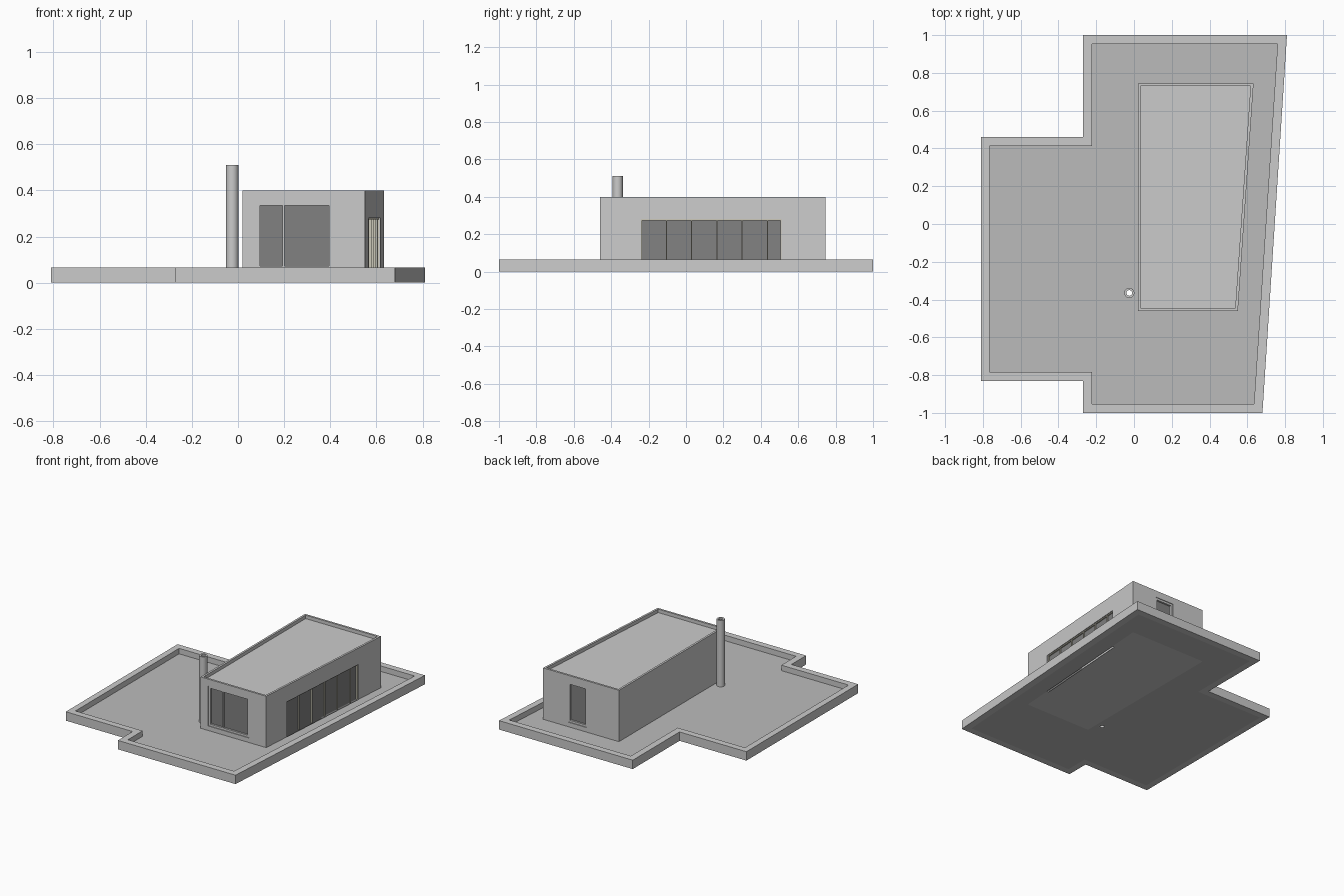
import bpy, bmesh, math

if "Cube" in bpy.data.objects:
    bpy.data.objects.remove(bpy.data.objects["Cube"])

def material(name, c):
    m = bpy.data.materials.new(name)
    m.diffuse_color = (*c, 1)
    m.use_nodes = True
    m.node_tree.nodes["Principled BSDF"].inputs["Base Color"].default_value = m.diffuse_color
    return m

GLASS = material("dark_glass", (0.22, 0.22, 0.22))
DECK = material("deck_grey", (0.5, 0.5, 0.5))
BEIGE = material("beige_frame", (0.6, 0.58, 0.48))

def finish(name, bm, mat=None):
    bmesh.ops.recalc_face_normals(bm, faces=bm.faces)
    me = bpy.data.meshes.new(name)
    bm.to_mesh(me)
    bm.free()
    ob = bpy.data.objects.new(name, me)
    bpy.context.collection.objects.link(ob)
    if mat:
        me.materials.append(mat)
    return ob

def prism(name, pts, z0, z1, mat=None):
    """Plan outline extruded from z0 to z1."""
    bm = bmesh.new()
    f = bm.faces.new([bm.verts.new((x, y, z0)) for x, y in pts])
    top = bmesh.ops.extrude_face_region(bm, geom=[f])["geom"]
    for v in top:
        if isinstance(v, bmesh.types.BMVert):
            v.co.z = z1
    return finish(name, bm, mat)

def ring(name, outer, inner, z0, z1):
    """Wall between two plan outlines with matching corners."""
    bm = bmesh.new()
    loops = [[bm.verts.new((x, y, z)) for x, y in p]
             for p, z in ((outer, z0), (outer, z1), (inner, z1), (inner, z0))]
    n = len(outer)
    for k in range(4):
        a, b = loops[k], loops[(k + 1) % 4]
        for i in range(n):
            j = (i + 1) % n
            bm.faces.new((a[i], a[j], b[j], b[i]))
    return finish(name, bm)

def circle(r, n=24, c=(-0.025, -0.365)):
    return [(c[0] + r * math.cos(2 * math.pi * i / n),
             c[1] + r * math.sin(2 * math.pi * i / n)) for i in range(n)]

def cut(ob, *cutters):
    for c in cutters:
        m = ob.modifiers.new("cut", 'BOOLEAN')
        m.operation, m.solver, m.object = 'DIFFERENCE', 'EXACT', c
        bpy.context.view_layer.objects.active = ob
        bpy.ops.object.modifier_apply(modifier=m.name)
        bpy.data.objects.remove(c)

def rect(x0, x1, y0, y1):
    return [(x0, y0), (x1, y0), (x1, y1), (x0, y1)]

def side(y0, y1, d0, d1):
    """Plan strip along the slanted right wall, d measured inward."""
    xw = lambda y: 0.55 + 0.083 * (y + 0.46) / 1.205
    return [(xw(y0) - d0, y0), (xw(y1) - d0, y1), (xw(y1) - d1, y1), (xw(y0) - d1, y0)]

# Plot: raised rim and sunken deck
outer = [(-0.27, 1), (0.81, 1), (0.68, -1), (-0.27, -1),
         (-0.27, -0.83), (-0.81, -0.83), (-0.81, 0.46), (-0.27, 0.46)]
inner = [(-0.222, 0.953), (0.76, 0.953), (0.635, -0.953), (-0.222, -0.953),
         (-0.222, -0.783), (-0.765, -0.783), (-0.765, 0.413), (-0.222, 0.413)]
ring("plot_rim", outer, inner, 0, 0.065)
h_out = [(0.02, -0.46), (0.55, -0.46), (0.633, 0.745), (0.02, 0.745)]
h_in = [(0.035, -0.445), (0.536, -0.445), (0.617, 0.73), (0.035, 0.73)]
deck = prism("deck", inner, 0, 0.025, DECK)
cut(deck, prism("house_cutter", h_out, -0.1, 0.1), prism("flue_cutter", circle(0.02), -0.1, 0.1))

# House: walls rising to a parapet, roof and floor
walls = ring("house_walls", h_out, h_in, 0, 0.40)
cut(walls,
    prism("front_cutter", rect(0.08, 0.41, -0.5, -0.42), 0.058, 0.35),
    prism("back_cutter", rect(0.28, 0.433, 0.70, 0.78), 0.058, 0.35),
    prism("side_cutter", side(-0.24, 0.51, -0.04, 0.04), -0.05, 0.28))
prism("roof", h_in, 0.35, 0.375)
prism("house_floor", h_in, 0, 0.025)

# Front and back windows: frame bars around a recessed pane
def window(name, x0, x1, y_face, inward, posts=()):
    z0, z1, w = 0.058, 0.35, 0.015
    ya, yb = sorted((y_face + inward * 0.005, y_face + inward * 0.025))
    for i, x in enumerate((x0, x1 - w)):
        prism(f"{name}_jamb_{i}", rect(x, x + w, ya, yb), z0, z1)
    for i, z in enumerate((z0, z1 - w)):
        prism(f"{name}_rail_{i}", rect(x0 + w, x1 - w, ya, yb), z, z + w)
    for i, x in enumerate(posts):
        prism(f"{name}_post_{i}", rect(x - 0.005, x + 0.005, ya, yb), z0 + w, z1 - w)
    g = sorted((y_face + inward * 0.018, y_face + inward * 0.023))
    prism(f"{name}_glass", rect(x0 + w, x1 - w, *g), z0 + w, z1 - w, GLASS)

window("front_window", 0.08, 0.41, -0.46, 1, (0.197,))
window("back_window", 0.28, 0.433, 0.745, -1)

# Long side window: glass strip with slim beige mullions
prism("side_glass", side(-0.24, 0.51, 0.015, 0.019), 0.0, 0.28, GLASS)
for i, y in enumerate((-0.237, -0.105, 0.03, 0.165, 0.30, 0.435, 0.507)):
    prism(f"side_mullion_{i}", side(y - 0.003, y + 0.003, 0.006, 0.016), 0.025, 0.277, BEIGE)
prism("side_head_rail", side(-0.24, 0.51, 0.006, 0.016), 0.274, 0.28, BEIGE)

# Chimney tube
chimney = ring("chimney", circle(0.027), circle(0.015), 0, 0.51)
bpy.ops.object.select_all(action='DESELECT')
chimney.select_set(True)
bpy.context.view_layer.objects.active = chimney
bpy.ops.object.shade_smooth_by_angle()
